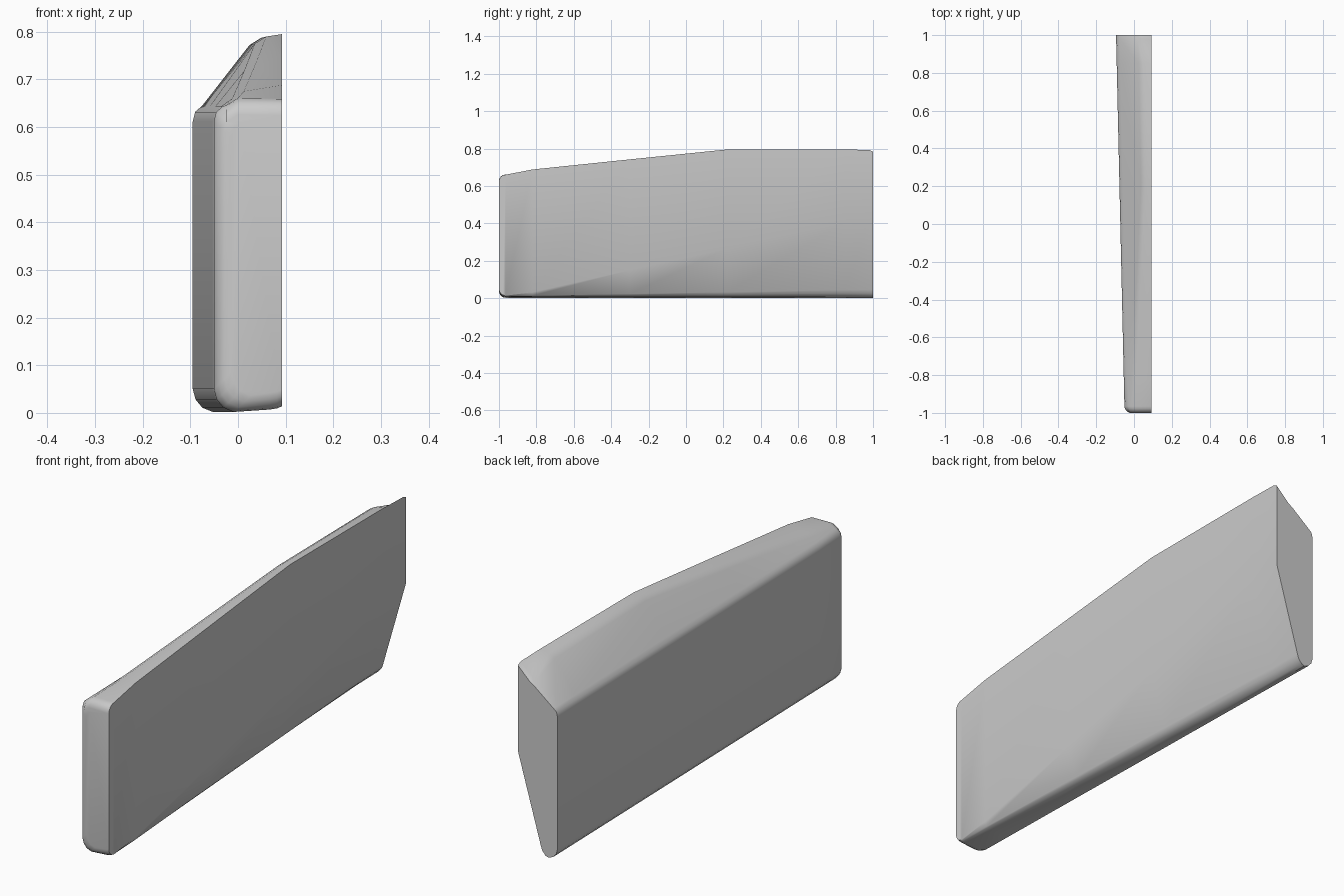
import bpy
import bmesh
import math

cube = bpy.data.objects.get("Cube")
if cube:
    bpy.data.objects.remove(cube)

grey = bpy.data.materials.new("plain_grey")
grey.use_nodes = True
colour = (0.6, 0.6, 0.6, 1)
grey.diffuse_color = colour
grey.node_tree.nodes["Principled BSDF"].inputs["Base Color"].default_value = colour

FLAT = 0.092        # x of the flat side


def outer_x(y):
    """The other long side flares towards the back."""
    return -0.0725 - 0.0225 * y


def section(y, top, ridge_x, ridge_z, inset=0.0):
    """Cross-section running from the flat side over the top and round the bottom."""
    t = min(max((y + 0.9) / 1.8, 0), 1)         # undercut grows towards the back
    x = outer_x(y) + inset
    foot_x = FLAT - 0.004 - 0.104 * t
    foot_z = 0.012 + 0.033 * t
    cut_z = 0.014 + 0.406 * t
    low = inset
    return [(FLAT, top - inset),
            (ridge_x + 0.012, ridge_z + 0.003 - inset),
            (ridge_x - 0.012, ridge_z - 0.012 - inset),
            (x + 0.018, 0.643 - inset),
            (x + 0.005, 0.632 - inset),
            (x, 0.612 - inset),
            (x, 0.05 + low),
            (x + 0.006, 0.028 + low),
            (x + 0.02, 0.011 + low),
            (x + 0.042, 0.002 + low),
            (foot_x - 0.022, 0.007 + low),
            (foot_x - 0.006, 0.007 + 0.5 * (foot_z - 0.007) + low),
            (foot_x, foot_z + low),
            (FLAT, cut_z + low)]


# Body: stations from the rounded front to the flat back
stations = []
radius = 0.035
for step in range(5):
    a = math.radians(90 * step / 4)
    y = -1 + radius * (1 - math.sin(a))
    stations.insert(0, (y, 0.660, -0.012, 0.658, radius * (1 - math.cos(a))))
stations.sort()
stations += [(-0.82, 0.688, 0.0, 0.672, 0),
             (-0.3, 0.742, 0.025, 0.730, 0),
             (0.22, 0.795, 0.047, 0.787, 0),
             (0.85, 0.795, 0.036, 0.784, 0),
             (0.98, 0.792, 0.03, 0.744, 0),
             (1.0, 0.783, 0.02, 0.722, 0)]

bm = bmesh.new()
rings = [[bm.verts.new((x, s[0], z)) for x, z in section(*s)] for s in stations]
for ring, following in zip(rings, rings[1:]):
    for i in range(len(ring)):
        j = (i + 1) % len(ring)
        bm.faces.new((ring[i], ring[j], following[j], following[i]))
bm.faces.new(rings[0])
bm.faces.new(rings[-1])
bmesh.ops.recalc_face_normals(bm, faces=bm.faces)

mesh = bpy.data.meshes.new("tapered_panel")
bm.to_mesh(mesh)
bm.free()
mesh.materials.append(grey)
panel = bpy.data.objects.new("tapered_panel", mesh)
bpy.context.collection.objects.link(panel)

# Smooth rounded edges, crisp flat sides
bpy.context.view_layer.objects.active = panel
panel.select_set(True)
bpy.ops.object.shade_smooth_by_angle(angle=math.radians(40))
